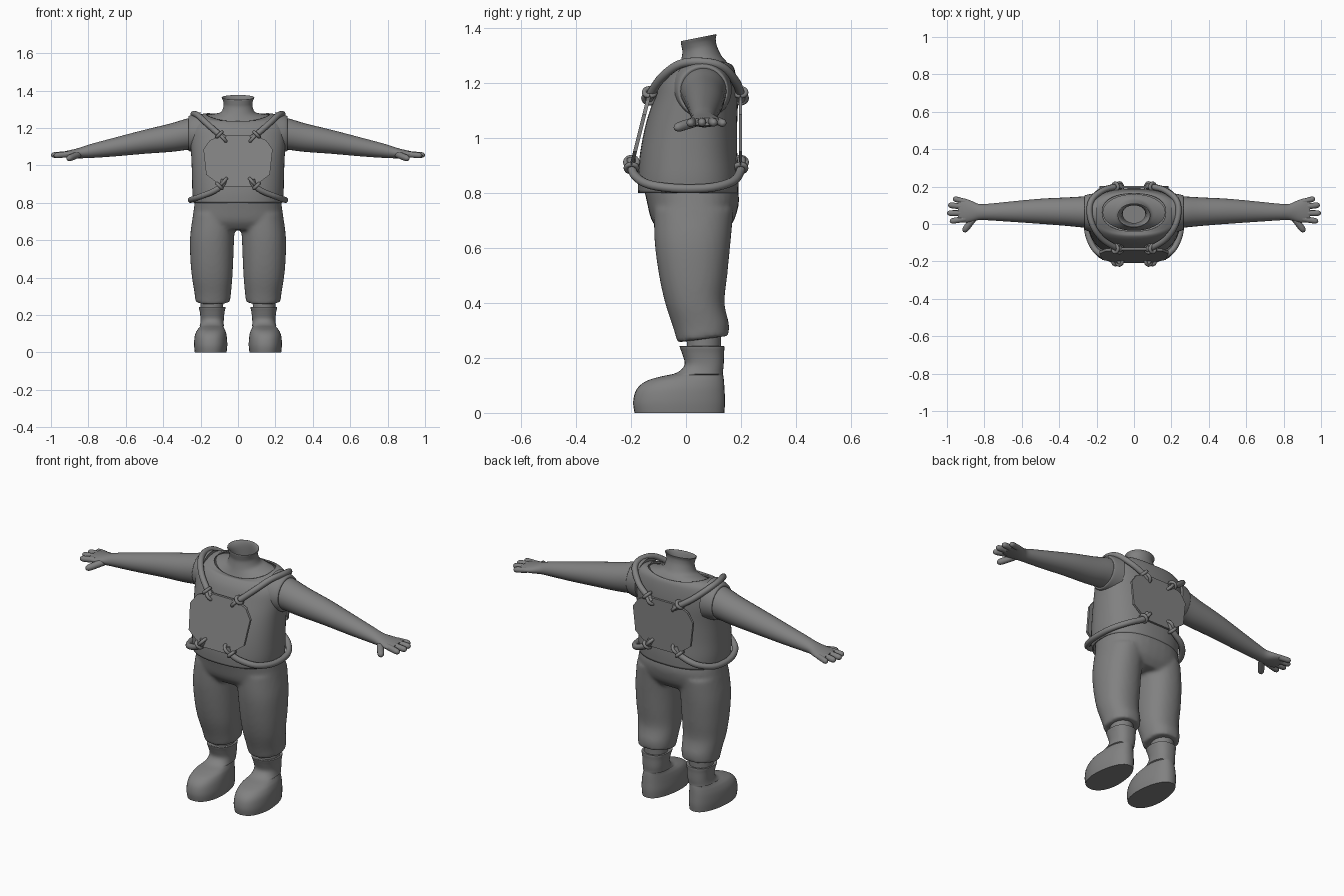
import bpy, bmesh, math
from mathutils import Vector

grey = bpy.data.materials.new("plain grey")
grey.diffuse_color = (0.22, 0.22, 0.22, 1)


def spline(rows, steps):
    """Catmull-Rom interpolation of equal-length rows of numbers."""
    out = []
    for i in range(len(rows) - 1):
        a, b, c, d = rows[max(i - 1, 0)], rows[i], rows[i + 1], rows[min(i + 2, len(rows) - 1)]
        for s in range(steps):
            t = s / steps
            out.append([q + 0.5 * t * (r - p + t * (2*p - 5*q + 4*r - w + t * (3*(q - r) + w - p)))
                        for p, q, r, w in zip(a, b, c, d)])
    return out + [list(rows[-1])]


def finish(name, bm, mirror=False, angle=40):
    bmesh.ops.recalc_face_normals(bm, faces=bm.faces)
    me = bpy.data.meshes.new(name)
    bm.to_mesh(me)
    bm.free()
    me.materials.append(grey)
    ob = bpy.data.objects.new(name, me)
    bpy.context.collection.objects.link(ob)
    bpy.ops.object.select_all(action='DESELECT')
    ob.select_set(True)
    bpy.context.view_layer.objects.active = ob
    bpy.ops.object.shade_smooth_by_angle(angle=math.radians(angle))
    if mirror:
        ob.modifiers.new("Mirror", 'MIRROR')
    return ob


def skin(bm, rings, caps=(True, True)):
    """Bridge a list of point rings."""
    vs = [[bm.verts.new(p) for p in r] for r in rings]
    n = len(vs[0])
    for a, b in zip(vs, vs[1:]):
        for i in range(n):
            bm.faces.new((a[i], a[(i + 1) % n], b[(i + 1) % n], b[i]))
    for ring, cap in zip((vs[0], vs[-1]), caps):
        if cap:
            bm.faces.new(ring)


def loft(bm, rows, axis='z', power=2.0, n=36, steps=4, caps=(True, True)):
    """Rows: position, centre 1, centre 2, radius 1, radius 2, tilt, saddle."""
    rings = []
    for p, c1, c2, r1, r2, tilt, sad in spline([tuple(r) + (0,) * (7 - len(r)) for r in rows], steps):
        ring = []
        for i in range(n):
            a = 2 * math.pi * i / n
            u, v = [math.copysign(abs(f) ** (2 / power), f) for f in (math.cos(a), math.sin(a))]
            q = p + tilt * r2 * v + sad * u * u
            e, f = c1 + r1 * u, c2 + r2 * v
            ring.append((e, f, q) if axis == 'z' else (q, e, f))
        rings.append(ring)
    skin(bm, rings, caps)


def tube(bm, rows, n=12, steps=5):
    """Rows: x, y, z, radius."""
    pts = spline(rows, steps)
    ps = [Vector(p[:3]) for p in pts]
    rings, side = [], Vector((0.31, 0.2, 0.93))
    for i, p in enumerate(ps):
        t = (ps[min(i + 1, len(ps) - 1)] - ps[max(i - 1, 0)]).normalized()
        side = (side - t * side.dot(t)).normalized()
        up = t.cross(side)
        rings.append([p + pts[i][3] * (side * math.cos(2 * math.pi * k / n) + up * math.sin(2 * math.pi * k / n))
                      for k in range(n)])
    skin(bm, rings)


def ring_loop(bm, centre, u, v, minor):
    """Closed rope loop spanned by the vectors u and v."""
    c, u, v = Vector(centre), Vector(u), Vector(v)
    tube(bm, [tuple(c + u * math.cos(a) + v * math.sin(a)) + (minor,)
              for a in [math.pi * k / 4 for k in range(9)]], n=10, steps=3)


# Vest: boxy at the belly, rounded over the shoulders, open collar
bm = bmesh.new()
loft(bm, [(0.80, 0, 0.008, 0.238, 0.182), (0.86, 0, 0.008, 0.244, 0.183),
          (0.95, 0, 0.01, 0.246, 0.176), (1.05, 0, 0.02, 0.25, 0.166),
          (1.14, 0, 0.036, 0.258, 0.153), (1.20, 0, 0.045, 0.258, 0.14),
          (1.24, 0, 0.055, 0.238, 0.122, 0.05, 0.008),
          (1.25, 0, 0.06, 0.20, 0.108, 0.13, 0.02),
          (1.25, 0, 0.062, 0.17, 0.1, 0.16, 0.025)], power=2.4, n=56, caps=(False, False))
vest = finish("vest", bm)
vest.modifiers.new("Thickness", 'SOLIDIFY').thickness = 0.008

# Neck: flared base, open tilted rim
bm = bmesh.new()
loft(bm, [(1.243, 0, 0.062, 0.168, 0.098, 0.16, 0.025), (1.262, 0, 0.06, 0.125, 0.088, 0.16, 0.012),
          (1.285, 0, 0.055, 0.09, 0.075, 0.15), (1.32, 0, 0.05, 0.077, 0.063, 0.18),
          (1.345, 0, 0.046, 0.08, 0.062, 0.22), (1.362, 0, 0.046, 0.088, 0.065, 0.2),
          (1.36, 0, 0.046, 0.08, 0.058, 0.2), (1.33, 0, 0.048, 0.066, 0.052, 0.2),
          (1.26, 0, 0.055, 0.06, 0.05)], caps=(False, False))
finish("neck", bm, angle=60)

# Trousers: hips and two legs fused and smoothed
bm = bmesh.new()
loft(bm, [(0.825, 0, 0.015, 0.228, 0.17), (0.77, 0, 0.025, 0.236, 0.168), (0.70, 0, 0.025, 0.242, 0.15),
          (0.655, 0, 0.025, 0.215, 0.115)], power=2.4)
for s in (-1, 1):
    loft(bm, [(0.74, s * 0.125, 0.028, 0.115, 0.145), (0.62, s * 0.138, 0.024, 0.118, 0.138),
              (0.50, s * 0.14, 0.026, 0.115, 0.124), (0.40, s * 0.138, 0.032, 0.108, 0.108),
              (0.32, s * 0.135, 0.054, 0.098, 0.102, 0.06), (0.285, s * 0.135, 0.06, 0.094, 0.096, 0.12),
              (0.268, s * 0.135, 0.062, 0.092, 0.094, 0.13)], power=2.2)
trousers = finish("trousers", bm, angle=50)
re = trousers.modifiers.new("Fuse", 'REMESH')
re.mode, re.voxel_size, re.use_smooth_shade = 'VOXEL', 0.01, True
sm = trousers.modifiers.new("Soften", 'SMOOTH')
sm.factor, sm.iterations = 0.5, 7

# Ankles
bm = bmesh.new()
loft(bm, [(0.20, 0.14, 0.065, 0.06, 0.06), (0.30, 0.14, 0.065, 0.062, 0.064)], steps=1)
finish("ankle", bm, True)

# Boots: flat sole, bulbous toe, straight shaft with rim
bm = bmesh.new()
loft(bm, [(0.0, 0.146, -0.024, 0.086, 0.163), (0.04, 0.146, -0.025, 0.09, 0.167),
          (0.085, 0.146, -0.02, 0.087, 0.16), (0.115, 0.144, -0.004, 0.079, 0.142),
          (0.132, 0.142, 0.022, 0.07, 0.114), (0.146, 0.14, 0.05, 0.064, 0.084),
          (0.175, 0.138, 0.066, 0.062, 0.071), (0.215, 0.138, 0.062, 0.066, 0.076),
          (0.242, 0.138, 0.058, 0.071, 0.081), (0.24, 0.138, 0.058, 0.058, 0.068)], power=2.35)
for v in bm.verts:  # narrower heel
    if v.co.z < 0.14:
        v.co.x = 0.143 + (v.co.x - 0.143) * (1 - 0.18 * min(1, max(0, (v.co.y + 0.05) / 0.19)))
finish("boot", bm, True, 50)

# Arms down to the palm
bm = bmesh.new()
loft(bm, [(0.20, 0.062, 1.175, 0.086, 0.088), (0.27, 0.064, 1.167, 0.083, 0.084),
          (0.36, 0.066, 1.148, 0.076, 0.076), (0.50, 0.068, 1.126, 0.067, 0.064),
          (0.66, 0.066, 1.098, 0.054, 0.05), (0.78, 0.064, 1.078, 0.044, 0.038),
          (0.83, 0.064, 1.069, 0.043, 0.031), (0.87, 0.068, 1.063, 0.056, 0.025),
          (0.91, 0.072, 1.06, 0.065, 0.019), (0.94, 0.073, 1.058, 0.06, 0.014)], axis='x', n=28)
finish("arm", bm, True, 60)

# Armhole rims
bm = bmesh.new()
loft(bm, [(0.20, 0.058, 1.175, 0.108, 0.11), (0.245, 0.06, 1.172, 0.098, 0.1),
          (0.264, 0.062, 1.17, 0.09, 0.092), (0.262, 0.062, 1.17, 0.08, 0.08)], axis='x')
finish("armhole_rim", bm, True)

# Fingers and thumb: base to tip
bm = bmesh.new()
for base, tip, r in [((0.90, 0.118, 1.06), (0.968, 0.137, 1.052), 0.015),
                     ((0.91, 0.092, 1.06), (0.994, 0.102, 1.054), 0.016),
                     ((0.91, 0.058, 1.06), (1.0, 0.058, 1.054), 0.016),
                     ((0.90, 0.028, 1.06), (0.985, 0.014, 1.052), 0.016),
                     ((0.85, 0.04, 1.06), (0.912, -0.042, 1.034), 0.018)]:
    b, t = Vector(base), Vector(tip)
    tube(bm, [tuple(b.lerp(t, f)) + (r * k,) for f, k in ((0, 1), (0.5, 1), (0.8, 0.95), (0.94, 0.65), (1, 0.12))],
         steps=3)
finish("fingers", bm, True, 60)

# Chest and back plates: clipped-corner outlines, leaning with the torso
half = [(0.085, 1.16), (0.15, 1.135), (0.185, 1.085), (0.17, 0.95), (0.085, 0.887)]
outline = half + [(-x, z) for x, z in reversed(half)]
front_y = lambda z: -0.2 + (z - 0.89) * 0.25
back_y = lambda z: 0.198
for name, depth, thick in (("chest_plate", front_y, 0.014), ("back_plate", back_y, 0.012)):
    bm = bmesh.new()
    skin(bm, [[(x, depth(z) + o, z) for x, z in outline] for o in (-thick / 2, thick / 2)])
    finish(name, bm, angle=20)

# Rope straps: over the shoulder and around the waist
bm = bmesh.new()
R = 0.016
tube(bm, [(0.07, -0.135, 1.142, R), (0.10, -0.125, 1.165, R), (0.165, -0.085, 1.222, R),
          (0.215, -0.02, 1.268, R), (0.238, 0.06, 1.275, R), (0.225, 0.13, 1.258, R),
          (0.165, 0.18, 1.205, R), (0.10, 0.198, 1.16, R), (0.07, 0.2, 1.14, R)])
finish("shoulder_strap", bm, True, 60)
bm = bmesh.new()
tube(bm, [(0.075, -0.2, 0.925, R), (0.085, -0.198, 0.895, R), (0.13, -0.185, 0.862, R),
          (0.205, -0.14, 0.832, R), (0.245, -0.06, 0.818, R), (0.252, 0.03, 0.815, R),
          (0.235, 0.11, 0.822, R), (0.18, 0.175, 0.845, R), (0.10, 0.2, 0.885, R), (0.075, 0.202, 0.925, R)])
finish("waist_strap", bm, True, 60)

# Knots: a loop through the plate and a wrap around the strap end
bm = bmesh.new()
for y, z, s in ((-0.132, 1.15, 1), (0.198, 1.15, 1), (-0.198, 0.905, -1), (0.198, 0.905, -1)):
    ring_loop(bm, (0.078, y, z - 0.006 * s), (0.016, 0, 0.018 * s), (0, 0.022, 0), 0.009)
    ring_loop(bm, (0.1, y, z + 0.015 * s), (0.014, 0, -0.014 * s), (0, 0.02, 0), 0.009)
finish("strap_knots", bm, True, 60)
